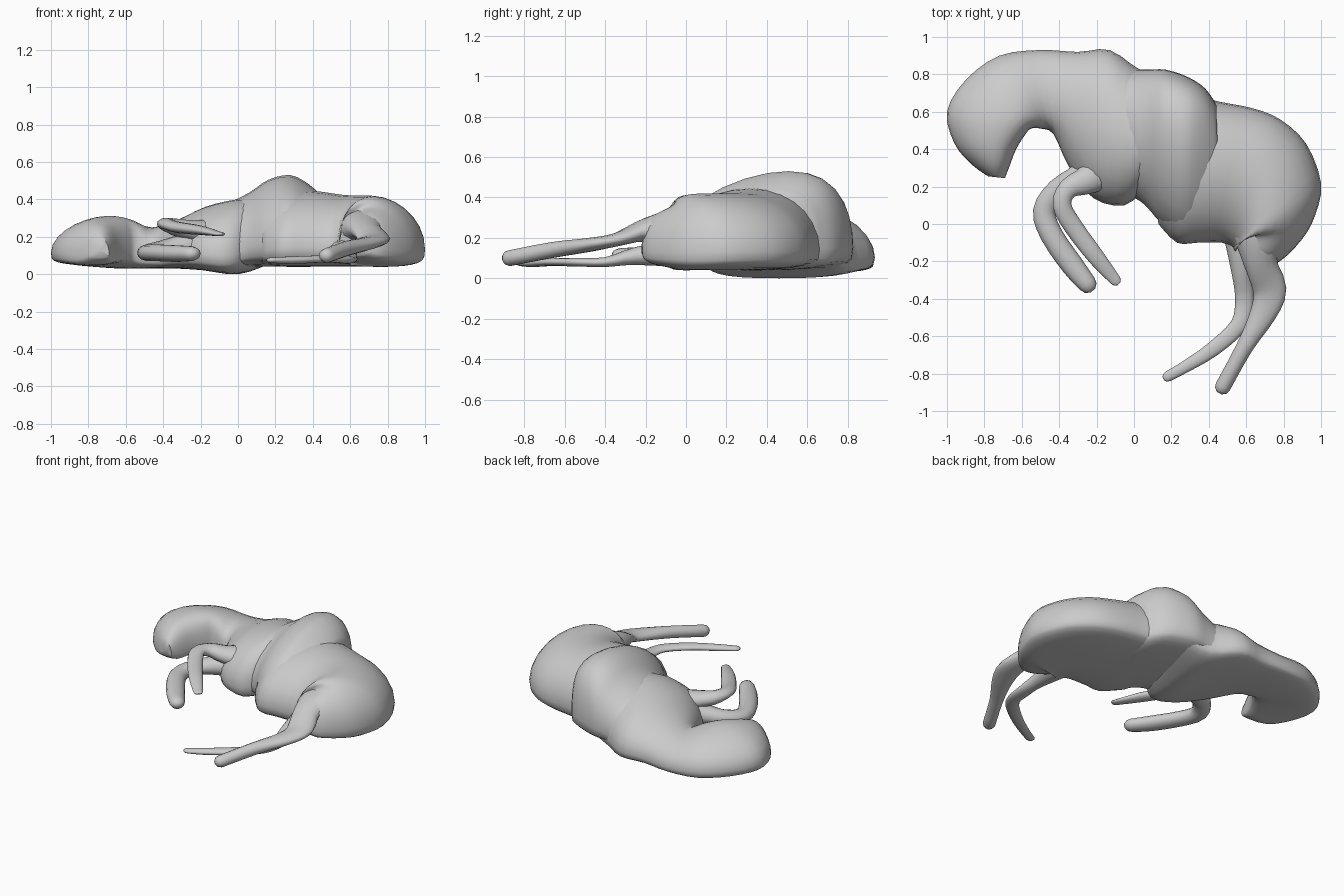
import bpy
import bmesh
import math
from mathutils import Vector

cube = bpy.data.objects.get("Cube")
if cube:
    bpy.data.objects.remove(cube, do_unlink=True)

# One plain grey for the whole animal
grey = bpy.data.materials.new("plain grey")
grey.use_nodes = True
colour = (.6, .6, .6, 1)
grey.diffuse_color = colour
grey.node_tree.nodes["Principled BSDF"].inputs["Base Color"].default_value = colour

SIDES = 28
STEPS = 3


def signed_power(value, power):
    return math.copysign(abs(value) ** power, value)


def resample(rows):
    """Catmull-Rom smoothing between the given stations."""
    rows = [Vector(row) for row in rows]
    smooth = []
    for i in range(len(rows) - 1):
        before = rows[max(i - 1, 0)]
        start, end = rows[i], rows[i + 1]
        after = rows[min(i + 2, len(rows) - 1)]
        for step in range(STEPS):
            t = step / STEPS
            slope = end - before
            bend = 2 * before - 5 * start + 4 * end - after
            twist = 3 * start - before - 3 * end + after
            smooth.append(start + (slope * t + bend * t ** 2 + twist * t ** 3) / 2)
    smooth.append(rows[-1])
    return smooth


def add_dome(rings, push):
    """Round off the last ring with two shrinking rings."""
    last = rings[-1]
    centre = sum(last, Vector()) / len(last)
    for angle in (math.radians(35), math.radians(70)):
        rings.append([centre + (point - centre) * math.cos(angle)
                      + push * math.sin(angle) for point in last])


def build_loft(name, rings):
    """Skin a list of rings of points and close both ends."""
    bm = bmesh.new()
    loops = [[bm.verts.new(point) for point in ring] for ring in rings]
    for near, far in zip(loops, loops[1:]):
        for i in range(len(near)):
            j = (i + 1) % len(near)
            bm.faces.new((near[i], near[j], far[j], far[i]))
    for loop in (loops[0], loops[-1]):
        middle = bm.verts.new(sum((v.co for v in loop), Vector()) / len(loop))
        for i in range(len(loop)):
            bm.faces.new((loop[i], loop[(i + 1) % len(loop)], middle))
    bmesh.ops.recalc_face_normals(bm, faces=bm.faces[:])
    mesh = bpy.data.meshes.new(name)
    bm.to_mesh(mesh)
    bm.free()
    mesh.materials.append(grey)
    obj = bpy.data.objects.new(name, mesh)
    bpy.context.collection.objects.link(obj)
    bpy.ops.object.select_all(action="DESELECT")
    obj.select_set(True)
    bpy.context.view_layer.objects.active = obj
    bpy.ops.object.shade_smooth_by_angle(angle=math.radians(60))


def body_part(name, stations):
    """Each station: spine-side x, y, belly-side x, y, underside, top, crest lean."""
    rings = []
    for ax, ay, bx, by, low, high, lean in resample(stations):
        outer, inner = Vector((ax, ay)), Vector((bx, by))
        centre, reach = (outer + inner) / 2, (outer - inner) / 2
        waist = low + (high - low) * .25
        ring = []
        for i in range(SIDES):
            angle = math.tau * i / SIDES
            across, rise = math.cos(angle), math.sin(angle)
            if rise > 0:
                # The crest leans towards the spine or the belly
                across += lean * rise ** 2
                height = waist + rise * (high - waist)
            else:
                across = signed_power(across, .8)
                height = waist + signed_power(rise, .5) * (waist - low)
            flat = centre + reach * across
            ring.append(Vector((flat.x, flat.y, height)))
        rings.append(ring)
    build_loft(name, rings)


def leg(name, path):
    """Each path point: x, y, z, half width, half thickness."""
    points = resample(path)
    rings = []
    for i, (x, y, z, wide, thick) in enumerate(points):
        ahead = points[min(i + 1, len(points) - 1)]
        behind = points[max(i - 1, 0)]
        along = Vector((ahead[0] - behind[0], ahead[1] - behind[1])).normalized()
        ring = []
        for k in range(SIDES // 2):
            angle = math.tau * k / (SIDES // 2)
            side = wide * math.cos(angle)
            ring.append(Vector((x - along.y * side, y + along.x * side,
                                z + thick * math.sin(angle))))
        rings.append(ring)
    add_dome(rings, Vector((along.x, along.y, 0)) * wide)
    build_loft(name, rings)


# Head bent down to the chest, running through neck and shoulder
body_part("head_neck_and_shoulder", [
    (-.78, .255, -.69, .245, .09, .19, 0),
    (-.87, .32, -.665, .31, .05, .25, -.2),
    (-.96, .43, -.63, .40, .05, .29, -.3),
    (-1, .6, -.58, .48, .05, .31, -.4),
    (-.9, .77, -.55, .51, .04, .31, -.4),
    (-.72, .9, -.5, .51, .03, .29, -.3),
    (-.5, .93, -.43, .48, .03, .25, -.1),
    (-.3, .92, -.35, .31, .03, .29, 0),
    (-.13, .93, -.22, .14, .02, .36, 0),
    (.04, .82, -.05, .1, 0, .40, 0),
    (.2, .78, .07, .2, .05, .40, 0),
])

# Raised rib cage with its crest towards the spine
body_part("rib_cage", [
    (-.2, .84, -.16, .3, .05, .3, 0),
    (-.05, .83, -.02, .16, .03, .385, .05),
    (.07, .825, .06, .1, .04, .44, .2),
    (.17, .825, .15, 0, .04, .505, .3),
    (.29, .785, .26, -.07, .04, .53, .35),
    (.38, .725, .38, -.05, .04, .48, .4),
    (.44, .64, .46, 0, .05, .42, .4),
])

# Hindquarters turning round the belly
body_part("hindquarters", [
    (.1, .72, .13, 0, .05, .36, .1),
    (.28, .7, .23, -.1, .04, .43, .1),
    (.45, .655, .34, -.1, .04, .445, .1),
    (.63, .62, .47, -.1, .04, .425, .05),
    (.78, .56, .53, -.13, .04, .42, 0),
    (.92, .43, .54, -.15, .04, .42, -.1),
    (1, .22, .53, -.13, .04, .415, -.15),
    (.97, .05, .54, -.1, .04, .395, -.15),
    (.9, -.08, .56, -.06, .05, .36, -.1),
    (.78, -.2, .56, -.08, .07, .32, 0),
    (.69, -.22, .54, -.12, .1, .28, 0),
])

# Folded front legs
leg("lower_front_leg", [
    (-.12, .36, .16, .13, .09),
    (-.28, .25, .15, .08, .07),
    (-.41, .18, .13, .06, .05),
    (-.48, .07, .115, .06, .045),
    (-.44, -.06, .115, .06, .045),
    (-.33, -.22, .11, .06, .045),
    (-.25, -.32, .11, .05, .04),
])
leg("upper_front_leg", [
    (-.1, .34, .2, .13, .1),
    (-.24, .24, .23, .08, .06),
    (-.35, .19, .255, .055, .045),
    (-.385, .1, .27, .05, .03),
    (-.32, -.02, .25, .05, .03),
    (-.2, -.18, .235, .045, .025),
    (-.1, -.3, .215, .03, .012),
])

# Trailing hind legs
leg("upper_hind_leg", [
    (.66, .15, .2, .2, .15),
    (.67, -.05, .235, .15, .11),
    (.675, -.2, .24, .09, .06),
    (.725, -.35, .19, .09, .035),
    (.69, -.48, .165, .07, .035),
    (.59, -.66, .14, .045, .04),
    (.475, -.87, .1, .042, .04),
])
leg("lower_hind_leg", [
    (.56, .02, .13, .1, .08),
    (.575, -.25, .11, .055, .045),
    (.59, -.4, .08, .05, .025),
    (.56, -.54, .08, .045, .022),
    (.42, -.67, .08, .04, .02),
    (.28, -.76, .075, .032, .02),
    (.18, -.815, .075, .028, .015),
])
